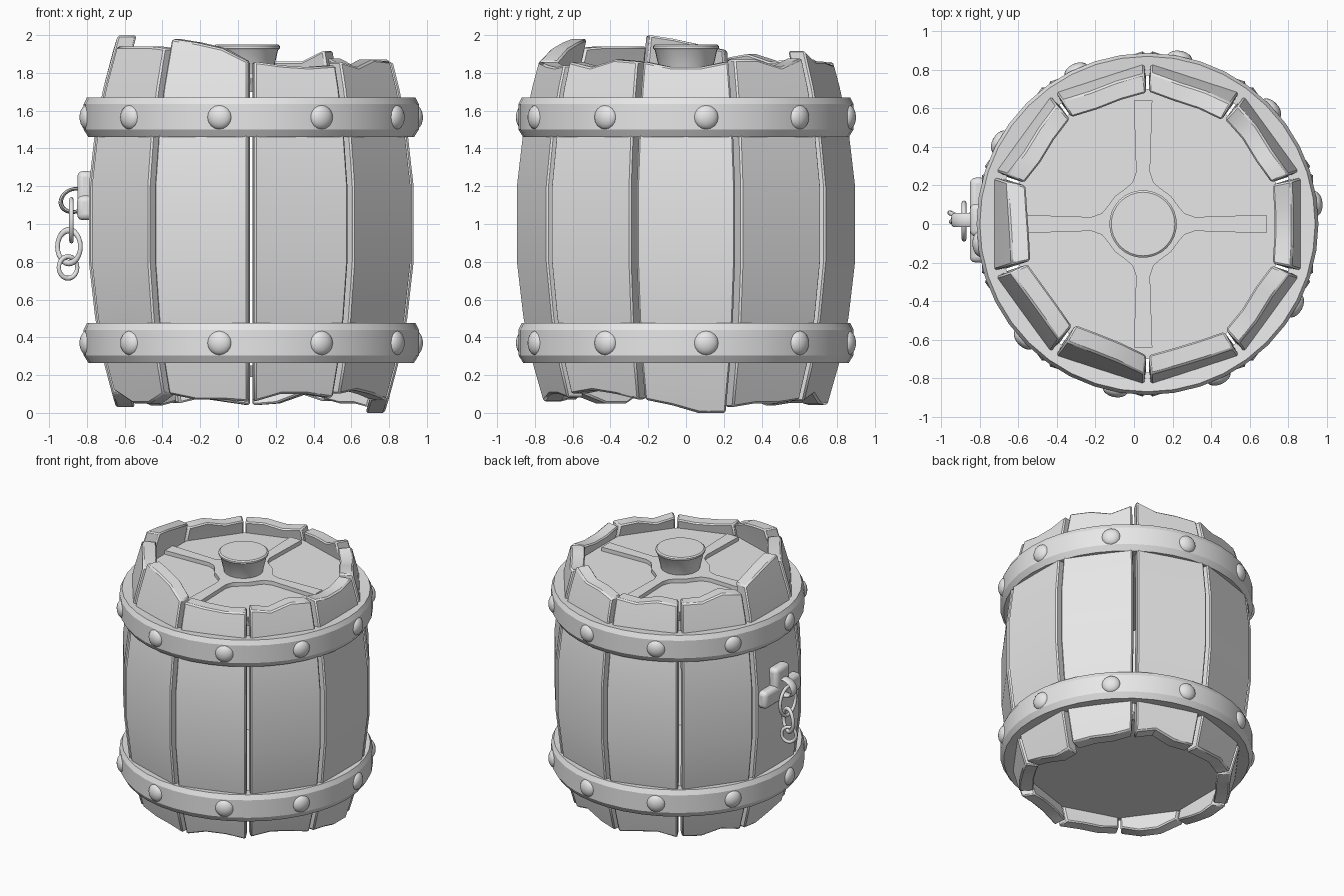
import bpy, bmesh, math
from mathutils import Matrix, Vector

cube = bpy.data.objects.get("Cube")
if cube:
    bpy.data.objects.remove(cube, do_unlink=True)

AXIS_X = 0.07          # barrel axis
STAVES = 10
HALF = math.pi / STAVES

grey = bpy.data.materials.new("plain grey")
grey.use_nodes = True
grey.diffuse_color = (0.8, 0.8, 0.8, 1)
grey.node_tree.nodes["Principled BSDF"].inputs["Base Color"].default_value = (0.8, 0.8, 0.8, 1)


def finish(bm, name, bevel=0, segments=1, angle=35):
    """Turn a bmesh into a named, shaded object."""
    bmesh.ops.recalc_face_normals(bm, faces=bm.faces[:])
    mesh = bpy.data.meshes.new(name)
    bm.to_mesh(mesh)
    bm.free()
    mesh.materials.append(grey)
    obj = bpy.data.objects.new(name, mesh)
    bpy.context.collection.objects.link(obj)
    bpy.ops.object.select_all(action="DESELECT")
    obj.select_set(True)
    bpy.context.view_layer.objects.active = obj
    bpy.ops.object.shade_smooth_by_angle(angle=math.radians(angle))
    if bevel:
        mod = obj.modifiers.new("Bevel", "BEVEL")
        mod.width, mod.segments = bevel, segments
        mod.limit_method, mod.angle_limit = "ANGLE", math.radians(40)
    return obj


def bridge(bm, loops, closed=False):
    """Join successive vertex loops with quads."""
    count = len(loops)
    for i in range(count if closed else count - 1):
        a, b = loops[i], loops[(i + 1) % count]
        for j in range(len(a)):
            k = (j + 1) % len(a)
            bm.faces.new((a[j], a[k], b[k], b[j]))


def lathe(name, profile, steps, x, closed=False, **style):
    """Spin (radius, height) points around a vertical axis."""
    bm = bmesh.new()
    loops = []
    for r, z in profile:
        turns = [2 * math.pi * i / steps for i in range(steps)]
        loops.append([bm.verts.new((x + r * math.cos(t), r * math.sin(t), z)) for t in turns])
    bridge(bm, loops, closed)
    if not closed:
        bm.faces.new(loops[0])
        bm.faces.new(loops[-1])
    return finish(bm, name, **style)


def prism(name, outline, z0, z1, **style):
    """Extrude a flat outline upward."""
    bm = bmesh.new()
    loops = [[bm.verts.new((x, y, z)) for x, y in outline] for z in (z0, z1)]
    bridge(bm, loops)
    for loop in loops:
        bm.faces.new(loop)
    return finish(bm, name, **style)


def torus(name, centre, radius, thick, rotation, stretch=1, width=1):
    """Ring lying in its local xy plane, then turned and moved."""
    bm = bmesh.new()
    loops = []
    for i in range(24):
        t = 2 * math.pi * i / 24
        loop = []
        for j in range(8):
            s = 2 * math.pi * j / 8
            r = radius + thick * math.cos(s)
            loop.append(bm.verts.new((r * math.cos(t), r * math.sin(t) * stretch,
                                      thick * width * math.sin(s))))
        loops.append(loop)
    bridge(bm, loops, True)
    bm.transform(Matrix.Translation(centre) @ rotation)
    return finish(bm, name, angle=60)


# Staves: bulging planks with ragged ends (heights in hundredths)
tops = ["86 83 83 86", "87 87 83 88", "92 86 86 84", "86 84 87 86", "87 86 90 88",
        "92 95 98 100", "94 94 94 93", "98 96 93 86", "86 84 83 84", "86 83 87 86"]
ends = ["7 4 0 0", "3 5 5 7", "6 10 5 4", "4 6 8 5", "6 4 8 5",
        "5 3 6 10", "12 5 5 10", "10 7 7 6", "6 10 10 8", "10 12 10 7"]


def apothem(z):
    return 0.866 - 0.16 * (z - 1) ** 2


for n in range(STAVES):
    turn = 2 * HALF * n
    out = Vector((math.cos(turn), math.sin(turn), 0))
    side = Vector((-out.y, out.x, 0))
    top = [1 + int(v) / 100 for v in tops[n].split()]
    end = [int(v) / 100 for v in ends[n].split()]
    bm = bmesh.new()
    loops = []
    for level in [None, 0.25, 0.5, 0.8, 1.2, 1.5, 1.72, "top"]:
        heights = end if level is None else top if level == "top" else [level] * 4
        loop = []
        for depth, gap, order in ((0, 0.018, range(4)), (0.1, 0.006, range(3, -1, -1))):
            for c in order:
                z = heights[c]
                a = apothem(z) - depth
                u = (c * 2 / 3 - 1) * (a * math.tan(HALF) - gap)
                loop.append(bm.verts.new(out * a + side * u + Vector((AXIS_X, 0, z))))
        loops.append(loop)
    bridge(bm, loops)
    for loop in (loops[0], loops[-1]):
        for c in range(3):
            bm.faces.new((loop[c], loop[c + 1], loop[6 - c], loop[7 - c]))
    finish(bm, f"stave_{n + 1}", bevel=0.01)

# Hoops with domed rivets
for label, low in (("lower", 0.265), ("upper", 1.46)):
    lathe(f"{label}_hoop", [(0.77, low + 0.01), (0.862, low), (0.887, low + 0.04),
                            (0.887, low + 0.175), (0.87, low + 0.21), (0.77, low + 0.2)],
          40, AXIS_X, closed=True, angle=20)
    bm = bmesh.new()
    for n in range(STAVES):
        spin = Matrix.Rotation(math.radians(7) + 2 * HALF * n, 4, "Z")
        place = Matrix.Translation((AXIS_X, 0, low + 0.105)) @ spin
        place = place @ Matrix.Translation((0.875, 0, 0)) @ Matrix.Diagonal((0.04, 0.066, 0.066, 1))
        place = place @ Matrix.Rotation(math.pi / 2, 4, "Y")
        bmesh.ops.create_uvsphere(bm, u_segments=16, v_segments=10, radius=1, matrix=place)
    finish(bm, f"{label}_rivets", angle=60)

# Lid and floor: ten-sided discs fitted inside the staves
corner = 0.7
disc = [(AXIS_X + corner * math.cos(HALF * (2 * i + 1)),
         corner * math.sin(HALF * (2 * i + 1))) for i in range(STAVES)]
prism("lid", disc, 1.7, 1.77)
prism("floor", disc, 0.19, 0.25)

# Raised cross on the lid, flaring into a hub
PLUG_X = 0.047
arm = [(0.64, 0.048), (0.27, 0.036), (0.215, 0.055), (0.185, 0.09), (0.145, 0.145)]
quarter = arm + [(y, x) for x, y in reversed(arm[:-1])]
cross = []
for n in range(4):
    turn = Matrix.Rotation(n * math.pi / 2, 2)
    cross += [turn @ Vector(p) for p in quarter]
prism("lid_cross", [(PLUG_X + p.x, p.y) for p in cross], 1.76, 1.8)

# Tapered stopper
lathe("stopper", [(0.13, 1.77), (0.165, 1.92), (0.175, 1.93), (0.175, 1.942), (0.165, 1.95)],
      32, PLUG_X)

# Bracket on the side: rounded bar with an upright lobe
for name, size, centre in (("bracket_bar", (0.09, 0.44, 0.13), (-0.807, 0.02, 1.085)),
                           ("bracket_lobe", (0.088, 0.17, 0.25), (-0.807, 0.02, 1.155))):
    bm = bmesh.new()
    bmesh.ops.create_cube(bm, size=1, matrix=Matrix.Translation(centre) @ Matrix.Diagonal((*size, 1)))
    finish(bm, name, bevel=0.03, segments=3)

# Eyelet and hanging chain links
upright = Matrix.Rotation(math.pi / 2, 4, "X")
torus("eyelet", (-0.865, 0.02, 1.125), 0.075, 0.012,
      Matrix.Rotation(math.radians(-20), 4, "Y") @ upright, 0.8, 3)
torus("chain_link_1", (-0.882, 0.015, 1.02), 0.095, 0.012,
      Matrix.Rotation(math.pi / 2, 4, "Z") @ upright, 1.15)
torus("chain_link_2", (-0.895, 0.03, 0.88), 0.067, 0.013,
      Matrix.Rotation(math.radians(-25), 4, "Z") @ upright, 1.3)
torus("chain_link_3", (-0.9, 0.03, 0.77), 0.052, 0.012,
      Matrix.Rotation(math.radians(20), 4, "Z") @ upright, 1.1)
